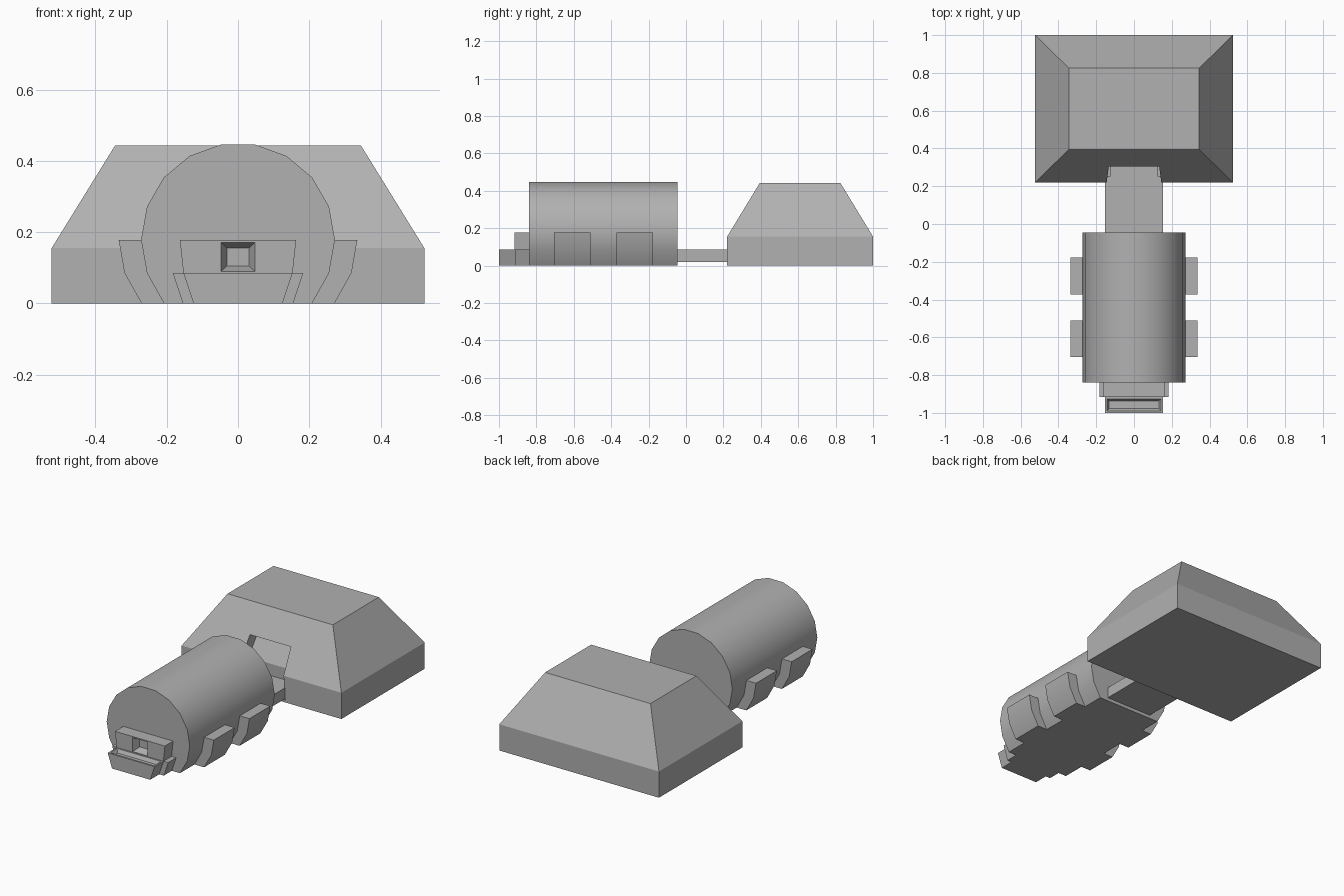
import bpy, bmesh, math

if "Cube" in bpy.data.objects:
    bpy.data.objects.remove(bpy.data.objects["Cube"])

R, CZ = 0.272, 0.178  # hull radius and axis height


def mesh_object(name, verts, faces):
    me = bpy.data.meshes.new(name)
    bm = bmesh.new()
    vs = [bm.verts.new(v) for v in verts]
    for f in faces:
        bm.faces.new([vs[i] for i in f])
    bmesh.ops.recalc_face_normals(bm, faces=bm.faces)
    bm.to_mesh(me)
    bm.free()
    ob = bpy.data.objects.new(name, me)
    bpy.context.collection.objects.link(ob)
    return ob


def loft(name, rings):
    n = len(rings[0])
    verts = [v for r in rings for v in r]
    faces = [list(range(n)), list(range(n * (len(rings) - 1), n * len(rings)))]
    for k in range(len(rings) - 1):
        for i in range(n):
            j = (i + 1) % n
            faces.append([k * n + i, k * n + j, (k + 1) * n + j, (k + 1) * n + i])
    return mesh_object(name, verts, faces)


def prism(name, profile, y0, y1):
    return loft(name, [[(x, y, z) for x, z in profile] for y in (y0, y1)])


def sym(half):
    return half + [(-x, z) for x, z in reversed(half)]


def rect_z(x, y0, y1, z):
    return [(-x, y0, z), (x, y0, z), (x, y1, z), (-x, y1, z)]


def rect_y(x, z0, z1, y):
    return [(-x, y, z0), (x, y, z0), (x, y, z1), (-x, y, z1)]


def cut(ob, cutter):
    m = ob.modifiers.new("cut", 'BOOLEAN')
    m.operation, m.object, m.solver = 'DIFFERENCE', cutter, 'EXACT'
    bpy.context.view_layer.objects.active = ob
    bpy.ops.object.modifier_apply(modifier=m.name)
    bpy.data.objects.remove(cutter)


# cylindrical hull: 18 sides with the bottom cut flat on the ground
arc = [(R * math.sin(math.radians(a)), CZ + R * math.cos(math.radians(a)))
       for a in range(10, 111, 20)] + [(0.208, 0.0)]
hull = prism("hull", sym(arc), -0.84, -0.045)
lower = arc[-3:]  # hull outline from the widest point down
mid_z = lower[1][1]
rounded = [hull]

# support pads follow the lower hull, mirrored across x
for i, y in enumerate((-0.705, -0.372)):
    outer = [(x + 0.063, z) for x, z in lower]
    pad = prism(f"support_pad_{i + 1}", outer + lower[::-1], y, y + 0.195)
    pad.modifiers.new("mirror", 'MIRROR')
    rounded.append(pad)

# entry block with a tapered window
small = [(x * 0.6, z) for x, z in lower]
entry = prism("entry_block", sym(small), -0.917, -0.835)
cut(entry, loft("cutter", [rect_y(0.0515, 0.086, 0.174, -0.925),
                           rect_y(0.031, 0.105, 0.155, -0.875)]))

# wider skirt on both sides of the entry block
prism("entry_skirt", sym([(x + 0.03, z) for x, z in small[1:]]), -0.915, -0.835)

# front step with a sunken tray
step = prism("front_step", sym(small[1:]), -1.0, -0.915)
cut(step, loft("cutter", [rect_z(0.147, -0.992, -0.923, mid_z + 0.005),
                          rect_z(0.132, -0.978, -0.937, mid_z - 0.02)]))

# connecting corridor and its narrower end inside the doorway
loft("corridor", [rect_z(0.153, -0.055, 0.255, z) for z in (0.02, 0.085)])
loft("corridor_end", [rect_z(0.125, 0.25, 0.32, z) for z in (0.02, 0.085)])

# main building with sloped roof
building = loft("main_building", [rect_z(0.523, 0.22, 1.0, 0.0),
                                  rect_z(0.523, 0.22, 1.0, 0.155),
                                  rect_z(0.345, 0.395, 0.825, 0.443)])

# doorway recess, narrower toward the top, back wall parallel to the slope
door = [(0.1, 0.015), (0.305, 0.015), (0.305, 0.155), (0.388, 0.292), (0.1, 0.292)]
cut(building, loft("cutter", [[(s * (0.157 - 0.08 * z), y, z) for y, z in door] for s in (-1, 1)]))

# smooth the rounded sides
bpy.ops.object.select_all(action='DESELECT')
for ob in rounded:
    ob.select_set(True)
bpy.context.view_layer.objects.active = hull
bpy.ops.object.shade_smooth_by_angle(angle=math.radians(30))

# darker grey on every part
grey = bpy.data.materials.new("dark_grey")
grey.diffuse_color = (0.44, 0.44, 0.44, 1.0)
grey.use_nodes = True
grey.node_tree.nodes["Principled BSDF"].inputs["Base Color"].default_value = grey.diffuse_color
for ob in bpy.context.collection.objects:
    ob.data.materials.clear()
    ob.data.materials.append(grey)
